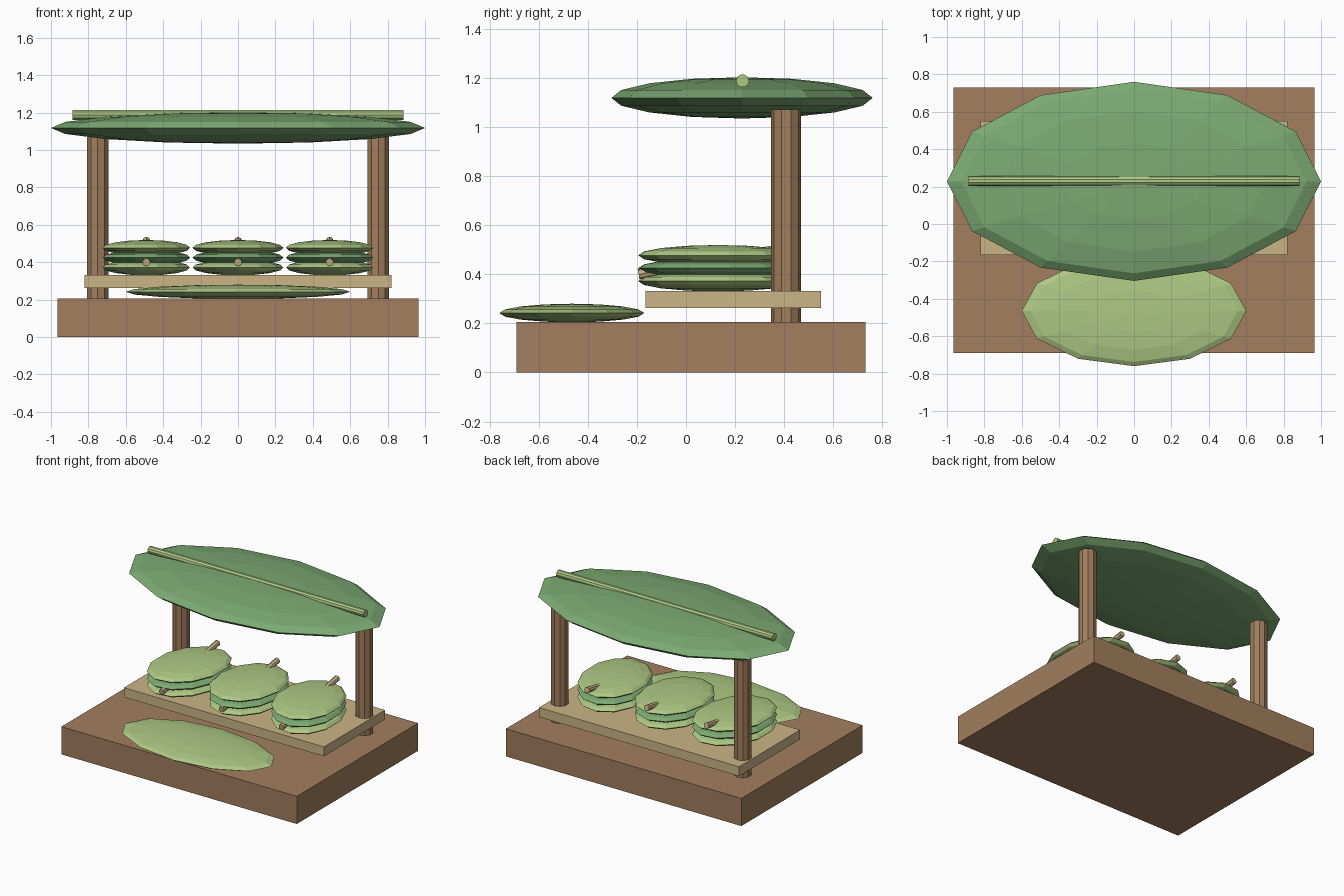
import bpy
from math import radians, atan2, hypot, pi

if "Cube" in bpy.data.objects:
    bpy.data.objects.remove(bpy.data.objects["Cube"])


def material(name, rgb):
    m = bpy.data.materials.new(name)
    m.diffuse_color = (*rgb, 1)
    m.use_nodes = True
    m.node_tree.nodes["Principled BSDF"].inputs["Base Color"].default_value = m.diffuse_color
    return m


WOOD = material("brown_wood", (0.36, 0.21, 0.11))
PALE = material("pale_wood", (0.60, 0.46, 0.24))
GREEN = material("leaf_green", (0.20, 0.40, 0.17))
LIGHT = material("light_green", (0.42, 0.58, 0.23))


def finish(name, mat):
    ob = bpy.context.object
    ob.name = name
    ob.data.materials.append(mat)
    return ob


def box(name, lo, hi, mat):
    bpy.ops.mesh.primitive_cube_add(size=1, location=[(a + b) / 2 for a, b in zip(lo, hi)])
    bpy.context.object.scale = [b - a for a, b in zip(lo, hi)]
    return finish(name, mat)


def leaf(name, loc, radii, mat, turn=0):
    bpy.ops.mesh.primitive_uv_sphere_add(segments=12, ring_count=8, radius=1,
                                         location=loc, rotation=(0, 0, radians(turn)))
    bpy.context.object.scale = radii
    return finish(name, mat)


def rod(name, loc, r, length, rot, mat, sides):
    bpy.ops.mesh.primitive_cylinder_add(vertices=sides, radius=r, depth=length,
                                        location=loc, rotation=rot)
    return finish(name, mat)


# base block and raised shelf
box("base", (-0.965, -0.69, 0), (0.965, 0.73, 0.205), WOOD)
box("shelf", (-0.82, -0.165, 0.262), (0.82, 0.55, 0.332), PALE)

# posts carrying the leaf roof
for side, label in ((-1, "left"), (1, "right")):
    rod(label + "_post", (side * 0.75, 0.408, 0.635), 0.061, 0.87, (0, 0, 0), WOOD, 10)

# leaf roof with its midrib, and the leaf lying in front
leaf("roof_leaf", (0, 0.228, 1.118), (1.0, 0.532, 0.084), GREEN)
rod("roof_midrib", (0, 0.23, 1.187), 0.027, 1.77, (0, pi / 2, 0), LIGHT, 10)
leaf("front_leaf", (0, -0.465, 0.242), (0.6, 0.295, 0.038), LIGHT)

# three stacks of folded leaves, each pinned by a slanted skewer
y0, z0, y1, z1 = -0.193, 0.40, 0.462, 0.515
for i in (-1, 0, 1):
    x = i * 0.49
    for k in range(3):
        leaf(f"stack_{i + 2}_leaf_{k + 1}", (x, 0.13, 0.372 + 0.0525 * k),
             (0.243 if i == 0 else 0.237, 0.325, 0.042), GREEN if k == 1 else LIGHT, 11.5 * i)
    dy, dz = y1 - y0, z1 - z0
    rod(f"skewer_{i + 2}", (x, (y0 + y1) / 2, (z0 + z1) / 2), 0.021, hypot(dy, dz),
        (atan2(dz, dy) - pi / 2, 0, 0), PALE, 8)
